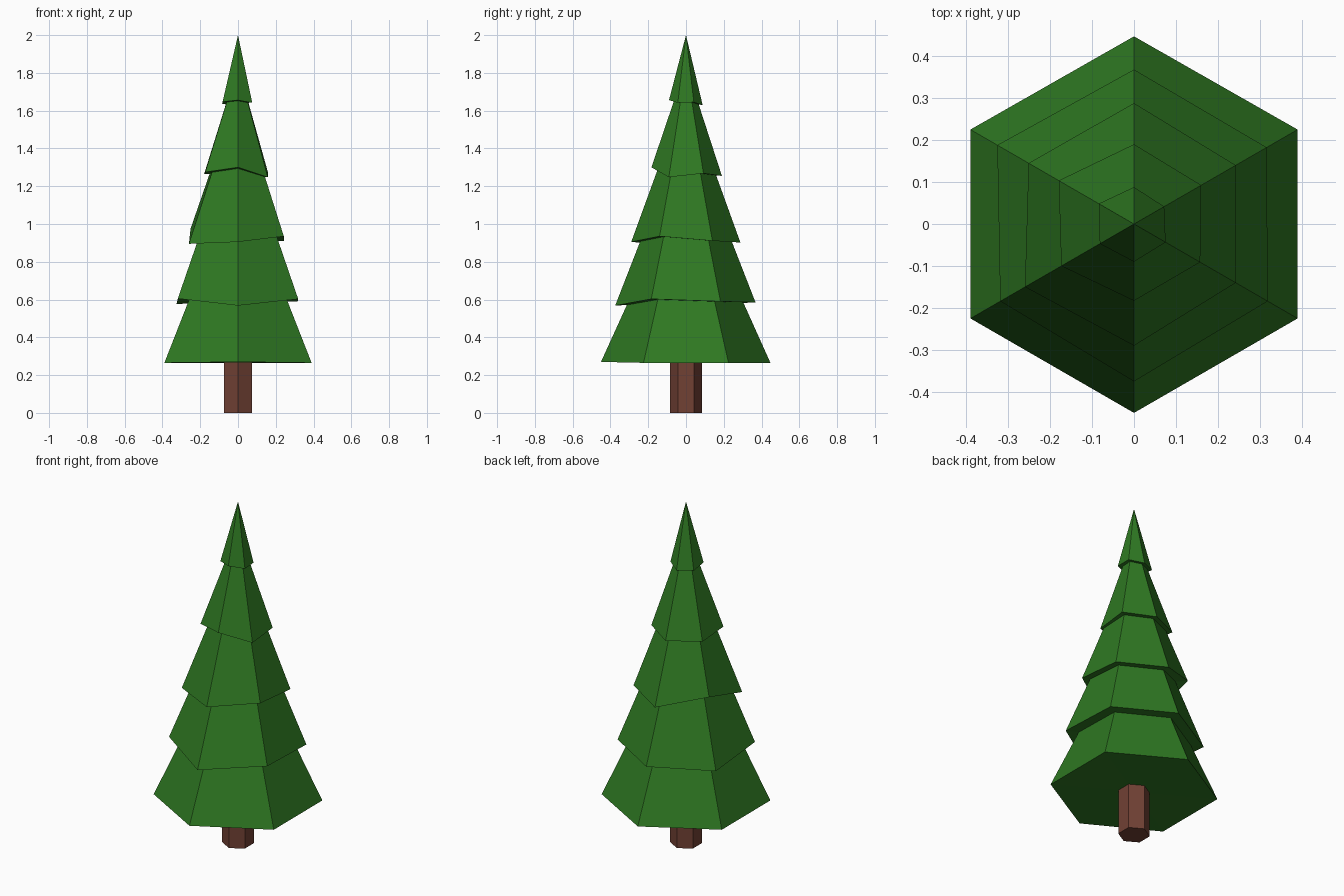
import bpy, bmesh
from math import radians, cos, sin

if "Cube" in bpy.data.objects:
    bpy.data.objects.remove(bpy.data.objects["Cube"])

def material(name, rgb):
    m = bpy.data.materials.new(name)
    m.diffuse_color = (*rgb, 1)
    m.use_nodes = True
    m.node_tree.nodes["Principled BSDF"].inputs["Base Color"].default_value = m.diffuse_color
    return m

GREEN = material("needles", (0.028, 0.19, 0.016))
BROWN = material("bark", (0.165, 0.052, 0.034))
# hexagon corners: front, front right, back right, back, back left, front left
ANGLES = [radians(-90 + 60 * i) for i in range(6)]

def finish(bm, name, mat):
    bmesh.ops.recalc_face_normals(bm, faces=bm.faces)
    me = bpy.data.meshes.new(name)
    bm.to_mesh(me)
    bm.free()
    me.materials.append(mat)
    ob = bpy.data.objects.new(name, me)
    bpy.context.collection.objects.link(ob)
    return ob

def hex_ring(bm, radii, heights):
    return [bm.verts.new((r * cos(a), r * sin(a), z))
            for a, r, z in zip(ANGLES, radii, heights)]

def tier(name, radii, heights, apex, top):
    """Hexagonal skirt with an uneven hem, cut off at height top."""
    bm = bmesh.new()
    hem = hex_ring(bm, radii, heights)
    centre = bm.verts.new((0, 0, sum(heights) / 6))
    if top < apex:
        cut = hex_ring(bm, [r * (apex - top) / (apex - z) for r, z in zip(radii, heights)], [top] * 6)
        bm.faces.new(cut)
    else:
        tip = bm.verts.new((0, 0, apex))
    for i in range(6):
        j = (i + 1) % 6
        bm.faces.new((hem[j], hem[i], centre))
        if top < apex:
            bm.faces.new((hem[i], hem[j], cut[j], cut[i]))
        else:
            bm.faces.new((hem[i], hem[j], tip))
    return finish(bm, name, GREEN)

# trunk
bm = bmesh.new()
low = hex_ring(bm, [0.085] * 6, [0] * 6)
high = hex_ring(bm, [0.085] * 6, [0.3] * 6)
bm.faces.new(low)
bm.faces.new(high)
for i in range(6):
    j = (i + 1) % 6
    bm.faces.new((low[i], low[j], high[j], high[i]))
finish(bm, "trunk", BROWN)

# branch tiers: corner radii, hem heights, apex the sides lean to, cut height
TIERS = [
    ([.45, .45, .45, .447, .45, .45], [.27, .265, .265, .265, .265, .265], 1.26, 0.65),
    ([.375, .368, .365, .368, .376, .368], [.568, .603, .59, .585, .577, .605], 1.53, 1.0),
    ([.29, .28, .28, .288, .29, .30], [.905, .935, .911, .902, .975, .895], 1.70, 1.34),
    ([.183, .182, .185, .19, .207, .20], [1.30, 1.248, 1.268, 1.255, 1.265, 1.275], 1.84, 1.68),
    ([.09, .087, .083, .088, .097, .094], [1.656, 1.642, 1.645, 1.63, 1.635, 1.647], 2.0, 2.0),
]
for n, args in enumerate(TIERS, 1):
    tier(f"branch_tier_{n}", *args)
